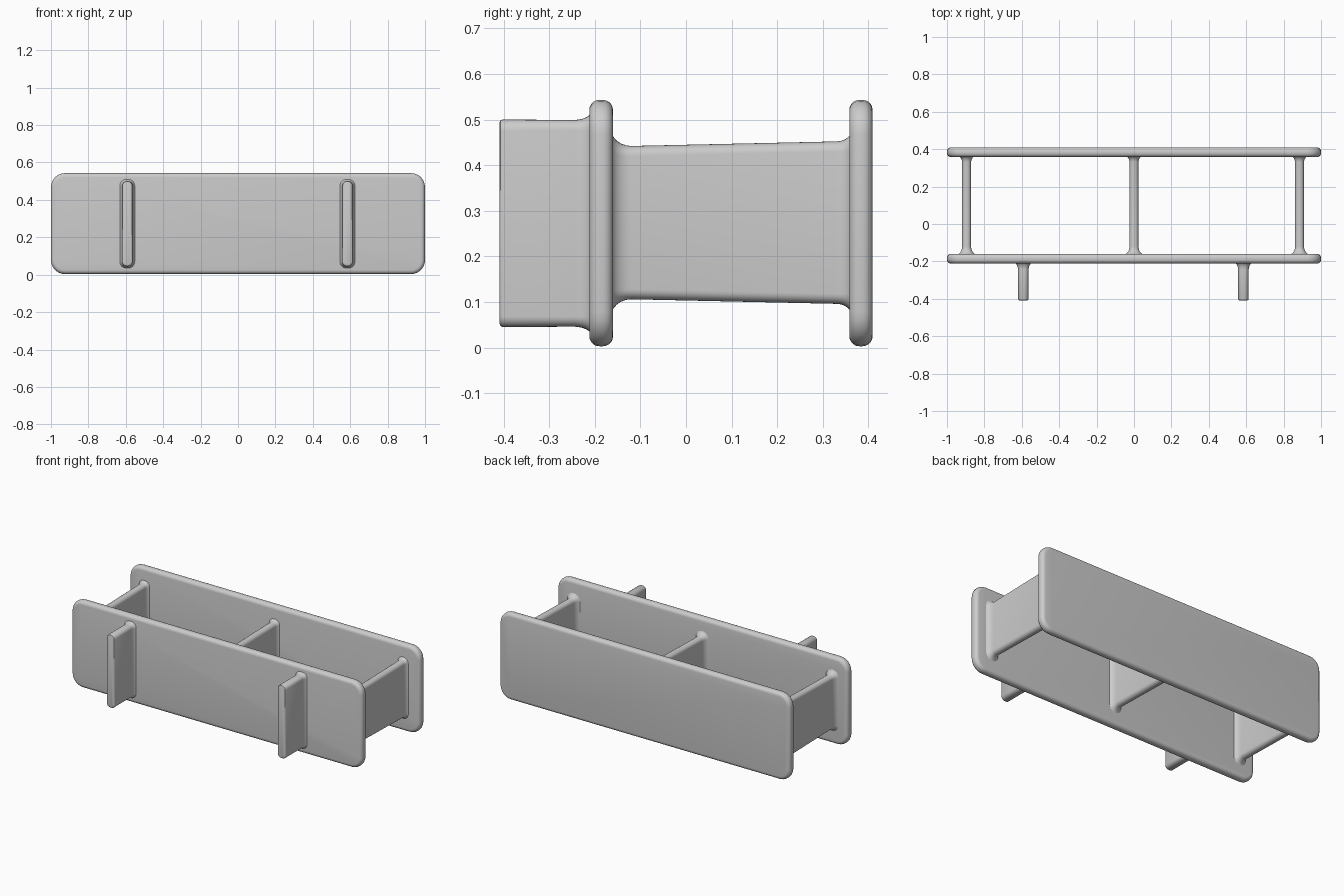
import bpy
import bmesh
from math import cos, sin, pi, radians

cube = bpy.data.objects.get("Cube")
if cube:
    bpy.data.objects.remove(cube, do_unlink=True)

grey = bpy.data.materials.new("light_grey")
grey.use_nodes = True
colour = (0.6, 0.6, 0.6, 1)
grey.diffuse_color = colour
grey.node_tree.nodes["Principled BSDF"].inputs["Base Color"].default_value = colour

STEPS = 6


def rounded_ring(bm, y, cx, half, bottom, top, radius):
    """Rounded rectangle in the xz plane at depth y."""
    r = min(radius, half * 0.98)
    corners = ((cx + half - r, top - r), (cx - half + r, top - r),
               (cx - half + r, bottom + r), (cx + half - r, bottom + r))
    ring = []
    for quarter, (x, z) in enumerate(corners):
        for i in range(STEPS + 1):
            a = (quarter + i / STEPS) * pi / 2
            ring.append(bm.verts.new((x + r * cos(a), y, z + r * sin(a))))
    return ring


def loft(name, cx, sections):
    """Skin sections of (y, half width, bottom, top, corner radius)."""
    bm = bmesh.new()
    rings = [rounded_ring(bm, s[0], cx, *s[1:]) for s in sections]
    for a, b in zip(rings, rings[1:]):
        for i in range(len(a)):
            j = (i + 1) % len(a)
            bm.faces.new((a[i], a[j], b[j], b[i]))
    bm.faces.new(rings[0])
    bm.faces.new(rings[-1])
    bmesh.ops.recalc_face_normals(bm, faces=bm.faces)
    mesh = bpy.data.meshes.new(name)
    bm.to_mesh(mesh)
    bm.free()
    mesh.materials.append(grey)
    obj = bpy.data.objects.new(name, mesh)
    bpy.context.collection.objects.link(obj)
    bpy.ops.object.select_all(action="DESELECT")
    obj.select_set(True)
    bpy.context.view_layer.objects.active = obj
    bpy.ops.object.shade_smooth_by_angle(angle=radians(40))


def panel(name, y0, y1):
    """Long upright board with softly rounded rims."""
    edge = 0.022
    arc = [(edge * (1 - cos(i * pi / 10)), edge * (1 - sin(i * pi / 10)))
           for i in range(6)]
    profile = [(y0 + d, inset) for d, inset in arc]
    profile += [(y1 - d, inset) for d, inset in reversed(arc)]
    loft(name, 0, [(y, 1 - k, 0.003 + k, 0.543 - k, 0.075 - k) for y, k in profile])


FRONT, BACK = -0.165, 0.365


def flare(side, wall, half, bottom, top, radius, spread, rise):
    """Fillet sections running from the wall out to the plain cross-section."""
    out = []
    for i in range(7):
        a = i * pi / 12
        k = 1 - sin(a)
        out.append((wall + side * radius * (1 - cos(a)), half + spread * k,
                    bottom - rise * k, top + rise * k, 0.022 + spread * k))
    return out


# Long front and back boards
panel("front_board", -0.212, -0.16)
panel("back_board", 0.358, 0.409)

# Cross webs with filleted ends
for name, x in (("right_web", -0.895), ("middle_web", 0), ("left_web", 0.885)):
    near = flare(1, FRONT, 0.024, 0.106, 0.442, 0.045, 0.035, 0.04)
    far = flare(-1, BACK, 0.024, 0.096, 0.452, 0.035, 0.03, 0.03)
    loft(name, x, near + far[::-1])

# Front fins with rounded tips
for name, x in (("right_fin", -0.592), ("left_fin", 0.585)):
    root = flare(-1, -0.206, 0.028, 0.046, 0.499, 0.04, 0.025, 0.022)
    tip = [(-0.402, 0.028, 0.045, 0.5, 0.024),
           (-0.407, 0.025, 0.048, 0.498, 0.022),
           (-0.409, 0.019, 0.054, 0.492, 0.017)]
    loft(name, x, root + tip)
